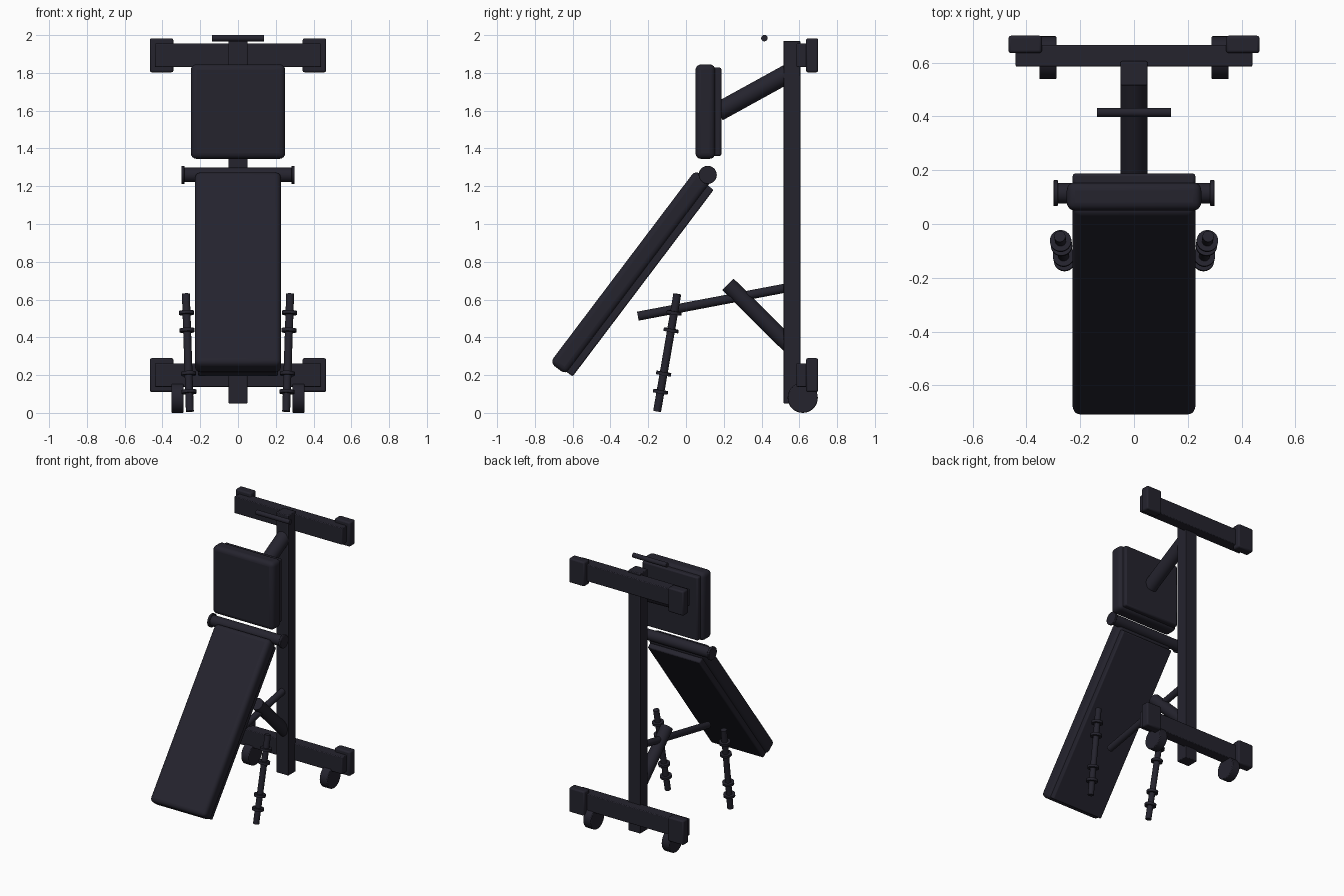
import bpy, bmesh, math
from mathutils import Vector, Matrix

old = bpy.data.objects.get("Cube")
if old:
    bpy.data.objects.remove(old, do_unlink=True)

COLOUR = (0.018, 0.017, 0.027, 1)
mat = bpy.data.materials.new("dark slate")
mat.use_nodes = True
mat.diffuse_color = COLOUR
bsdf = mat.node_tree.nodes["Principled BSDF"]
bsdf.inputs["Base Color"].default_value = COLOUR
bsdf.inputs["Roughness"].default_value = 0.6


def finish(name, bm, bevel=0.0, segments=3):
    """Turn a bmesh into a shaded, coloured object with an optional bevel."""
    me = bpy.data.meshes.new(name)
    bm.to_mesh(me)
    bm.free()
    me.materials.append(mat)
    ob = bpy.data.objects.new(name, me)
    bpy.context.collection.objects.link(ob)
    if bevel:
        mod = ob.modifiers.new("Bevel", 'BEVEL')
        mod.width = bevel
        mod.segments = segments
        mod.limit_method = 'ANGLE'
        mod.angle_limit = math.radians(50)
    bpy.ops.object.select_all(action='DESELECT')
    ob.select_set(True)
    bpy.context.view_layer.objects.active = ob
    bpy.ops.object.shade_smooth_by_angle(angle=math.radians(35))
    return ob


def box(name, lo, hi, bevel=0.0, segments=3, rot=None):
    """Box between two corners, optionally turned about the origin."""
    lo, hi = Vector(lo), Vector(hi)
    bm = bmesh.new()
    bmesh.ops.create_cube(bm, size=1)
    bmesh.ops.scale(bm, vec=hi - lo, verts=bm.verts)
    bmesh.ops.translate(bm, vec=(lo + hi) / 2, verts=bm.verts)
    if rot:
        bmesh.ops.transform(bm, matrix=rot, verts=bm.verts)
    return finish(name, bm, bevel, segments)


def add_tube(bm, a, b, radius, sides=32):
    a, b = Vector(a), Vector(b)
    m = Matrix.Translation((a + b) / 2) @ (b - a).to_track_quat('Z', 'Y').to_matrix().to_4x4()
    bmesh.ops.create_cone(bm, cap_ends=True, segments=sides, radius1=radius,
                          radius2=radius, depth=(b - a).length, matrix=m)


def tube(name, a, b, radius, bevel=0.0):
    bm = bmesh.new()
    add_tube(bm, a, b, radius)
    return finish(name, bm, bevel, 2)


SIDES = ((-1, "right"), (1, "left"))

# Upright post
box("upright_post", (-0.05, 0.515, 0.05), (0.05, 0.605, 1.97), 0.005, 2)

# Upper and lower cross bars with end caps
for level, z in (("lower", 0.20), ("upper", 1.893)):
    box(level + "_cross_bar", (-0.44, 0.585, z - 0.062), (0.44, 0.665, z + 0.062), 0.005, 2)
    for s, side in SIDES:
        x0, x1 = sorted((s * 0.342, s * 0.467))
        box(f"{level}_{side}_end_cap", (x0, 0.635, z - 0.09), (x1, 0.70, z + 0.09), 0.01, 2)

# Transport wheels
for s, side in SIDES:
    tube(side + "_wheel", (s * 0.288, 0.618, 0.08), (s * 0.352, 0.618, 0.08), 0.08, 0.005)

# Head pad with its backing board and strut
box("head_pad", (-0.25, 0.05, 1.345), (0.25, 0.155, 1.845), 0.03, 4)
box("head_pad_board", (-0.228, 0.145, 1.36), (0.228, 0.188, 1.828), 0.01, 2)
tube("head_pad_strut", (0, 0.17, 1.593), (0, 0.555, 1.805), 0.05)

# Reclined bench pad: local z runs up its length, local y towards its back
tilt = Matrix.Rotation(-math.atan2(0.603, 0.798), 4, 'X')
box("bench_pad", (-0.228, -0.735, -0.222), (0.228, -0.63, 1.055), 0.03, 4, tilt)
box("bench_pad_board", (-0.213, -0.64, -0.208), (0.213, -0.595, 1.03), 0.008, 2, tilt)

# Roller between the pads, with end flanges
tube("roller_bar", (-0.295, 0.115, 1.26), (0.295, 0.115, 1.26), 0.038)
for s, side in SIDES:
    tube(side + "_roller_flange", (s * 0.283, 0.115, 1.26), (s * 0.3, 0.115, 1.26), 0.048, 0.003)

# Top pull bar
tube("pull_bar", (-0.138, 0.415, 1.984), (0.138, 0.415, 1.984), 0.017)

# Lower strut and adjusting lever
tube("lower_strut", (0, 0.222, 0.68), (0, 0.56, 0.345), 0.043)
tube("adjusting_lever", (0, -0.255, 0.512), (0, 0.55, 0.665), 0.024)

# Side grip bars with collars
for s, side in SIDES:
    bottom = Vector((s * 0.255, -0.153, 0.008))
    top = Vector((s * 0.276, -0.046, 0.63))
    axis = (top - bottom).normalized()
    bm = bmesh.new()
    add_tube(bm, bottom, top, 0.021, 24)
    for z in (0.112, 0.208, 0.437, 0.53):
        c = bottom.lerp(top, (z - bottom.z) / (top.z - bottom.z))
        add_tube(bm, c - axis * 0.009, c + axis * 0.009, 0.04, 24)
    finish(side + "_grip_bar", bm)
